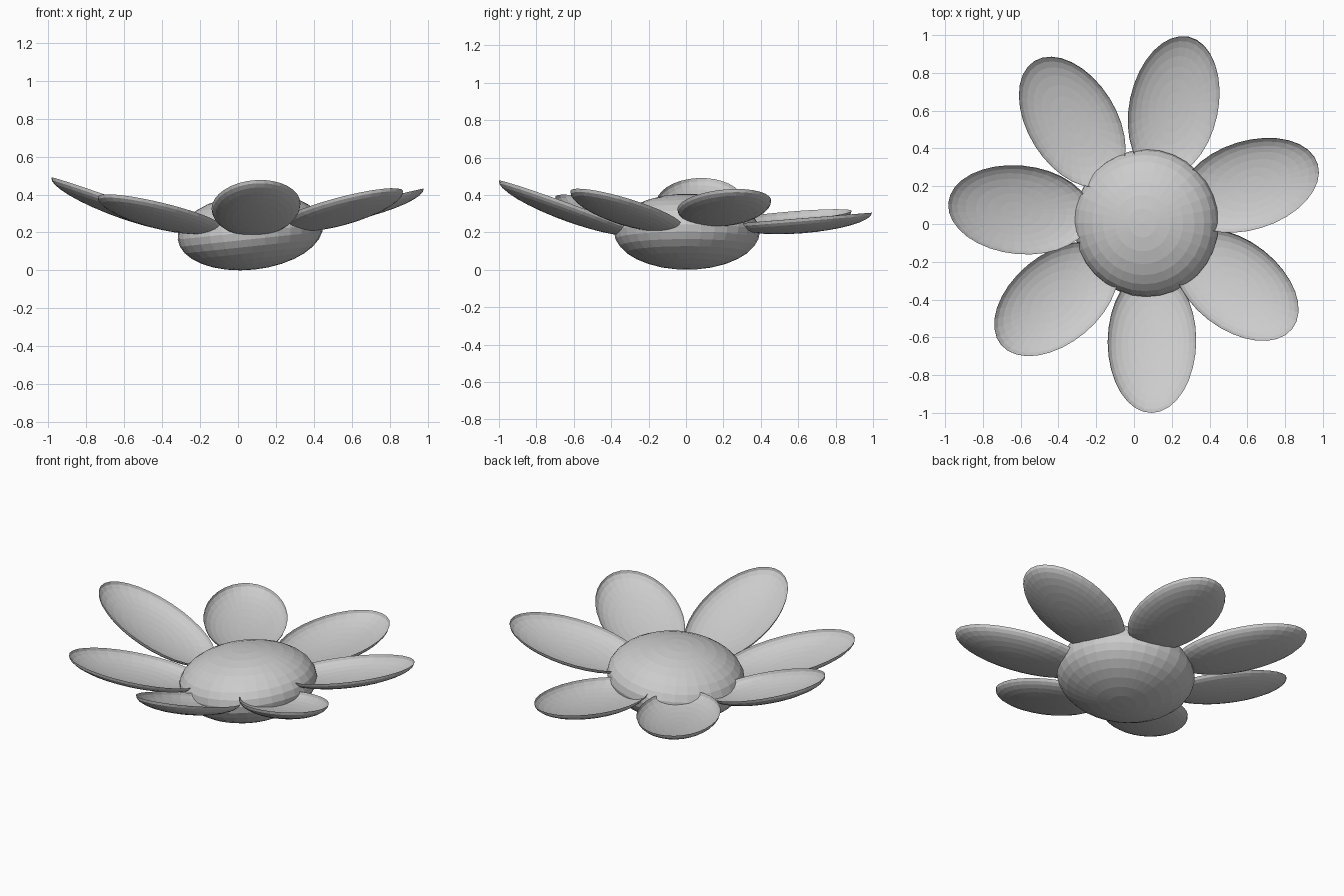
import bpy
import bmesh
from math import radians, cos
from mathutils import Matrix, Vector

cube = bpy.data.objects.get("Cube")
if cube:
    bpy.data.objects.remove(cube, do_unlink=True)

grey = bpy.data.materials.new("light_grey")
grey.use_nodes = True
grey.diffuse_color = (0.6, 0.6, 0.6, 1)
grey.node_tree.nodes["Principled BSDF"].inputs["Base Color"].default_value = (0.6, 0.6, 0.6, 1)


def ellipsoid(name, centre, radii, heading=0, rise=0, roll=0, bowl=False):
    """Flat-shaded sphere or lower half, scaled, rolled, raised at its +x end and turned."""
    bm = bmesh.new()
    bmesh.ops.create_uvsphere(bm, u_segments=32, v_segments=16, radius=1)
    if bowl:
        upper = [v for v in bm.verts if v.co.z > 0.01]
        bmesh.ops.delete(bm, geom=upper, context='VERTS')
    turn = (Matrix.Rotation(radians(heading), 4, 'Z')
            @ Matrix.Rotation(radians(-rise), 4, 'Y')
            @ Matrix.Rotation(radians(roll), 4, 'X'))
    bm.transform(turn @ Matrix.Diagonal((*radii, 1)))
    mesh = bpy.data.meshes.new(name)
    bm.to_mesh(mesh)
    bm.free()
    mesh.materials.append(grey)
    obj = bpy.data.objects.new(name, mesh)
    obj.location = Vector(centre)
    bpy.context.collection.objects.link(obj)


# Domed flower centre, leaning slightly
ellipsoid("flower_centre", (0.065, 0.005, 0.203), (0.385, 0.39, 0.2), rise=6)

# Cupped petals: rim centre, heading, rise of the tip, roll about the long axis
petals = {
    "front_petal": ((0.095, -0.62, 0.338), 270, 20, 3.5),
    "front_right_petal": ((-0.412, -0.397, 0.31), 220, 13.5, 2),
    "right_petal": ((-0.605, 0.075, 0.355), 175, 19.5, 4),
    "back_right_petal": ((-0.327, 0.54, 0.285), 122, 5.5, 3),
    "back_left_petal": ((0.21, 0.62, 0.275), 78, 4.5, 1),
    "left_petal": ((0.61, 0.205, 0.346), 17, 12.5, -4),
    "front_left_petal": ((0.538, -0.322, 0.331), -38, 15, -3),
}
for name, (centre, heading, rise, roll) in petals.items():
    length = 0.38 / cos(radians(rise))
    ellipsoid(name, centre, (length, 0.235, 0.08), heading, rise, roll, bowl=True)
